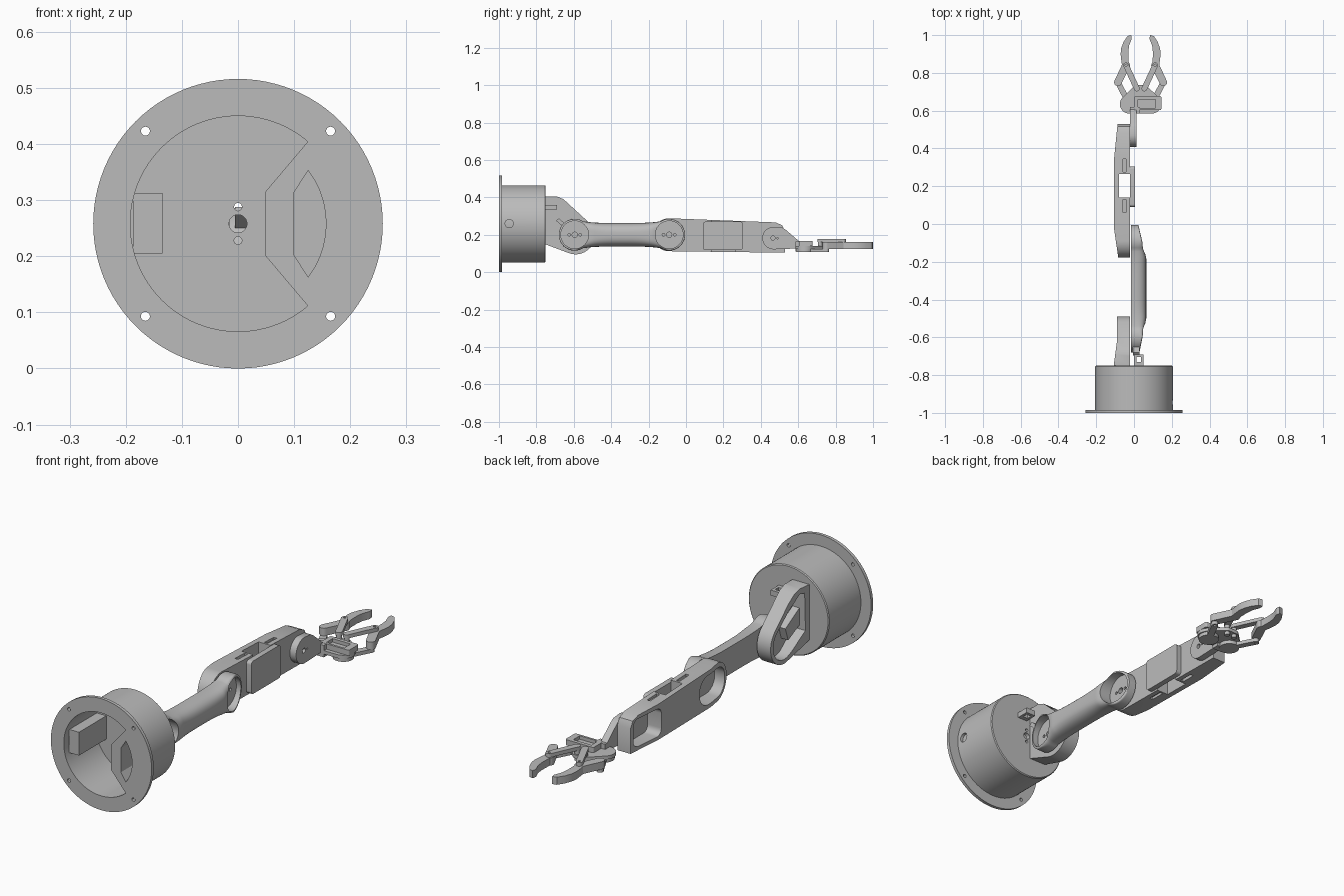
import bpy, bmesh
from math import sin, cos, pi, sqrt
from mathutils import Vector
from mathutils.geometry import convex_hull_2d

old = bpy.data.objects.get("Cube")
if old:
    bpy.data.objects.remove(old, do_unlink=True)

grey = bpy.data.materials.new("plain_grey")
grey.use_nodes = True
grey.diffuse_color = (0.5, 0.5, 0.5, 1)
grey.node_tree.nodes["Principled BSDF"].inputs["Base Color"].default_value = (0.5, 0.5, 0.5, 1)


def finish(name, bm):
    bmesh.ops.remove_doubles(bm, verts=bm.verts, dist=1e-5)
    bmesh.ops.recalc_face_normals(bm, faces=bm.faces)
    mesh = bpy.data.meshes.new(name)
    bm.to_mesh(mesh)
    bm.free()
    mesh.materials.append(grey)
    ob = bpy.data.objects.new(name, mesh)
    bpy.context.collection.objects.link(ob)
    return ob


def prism(name, pts, axis, lo, hi):
    """Extrude a 2D outline along an axis; the outline uses the other two axes in order."""
    put = {"x": lambda p, d: (d, p[0], p[1]),
           "y": lambda p, d: (p[0], d, p[1]),
           "z": lambda p, d: (p[0], p[1], d)}[axis]
    bm = bmesh.new()
    a = [bm.verts.new(put(p, lo)) for p in pts]
    b = [bm.verts.new(put(p, hi)) for p in pts]
    bm.faces.new(a)
    bm.faces.new(b[::-1])
    for i in range(len(pts)):
        j = (i + 1) % len(pts)
        bm.faces.new((a[i], b[i], b[j], a[j]))
    return finish(name, bm)


def circle(u, v, r, n=40):
    return [(u + r * cos(2 * pi * i / n), v + r * sin(2 * pi * i / n)) for i in range(n)]


def hull(*groups):
    pts = [Vector(p) for g in groups for p in g]
    return [pts[i] for i in convex_hull_2d(pts)]


def rect(u0, u1, v0, v1):
    return [(u0, v0), (u1, v0), (u1, v1), (u0, v1)]


def rounded(u0, u1, v0, v1, r):
    return hull(*[circle(u, v, r, 24) for u in (u0 + r, u1 - r) for v in (v0 + r, v1 - r)])


def combine(ob, tool, op="DIFFERENCE"):
    tool.hide_render = True
    mod = ob.modifiers.new("shape", "BOOLEAN")
    mod.operation, mod.solver, mod.object = op, "EXACT", tool
    bpy.ops.object.select_all(action="DESELECT")
    bpy.context.view_layer.objects.active = ob
    ob.select_set(True)
    bpy.ops.object.modifier_apply(modifier=mod.name)
    bpy.data.objects.remove(tool, do_unlink=True)


def cut(ob, pts, axis, lo, hi):
    combine(ob, prism("cutter", pts, axis, lo, hi))


# Base: hollow turned cup with a bolted flange
ZC = 0.258
profile = [(0, -0.75), (0.202, -0.75), (0.206, -0.754), (0.206, -0.985), (ZC, -0.985),
           (ZC, -1), (0.192, -1), (0.192, -0.77), (0, -0.77)]
bm = bmesh.new()
vs = [bm.verts.new((r, y, 0)) for r, y in profile]
es = [bm.edges.new(p) for p in zip(vs, vs[1:])]
bmesh.ops.spin(bm, geom=vs + es, cent=(0, 0, 0), axis=(0, 1, 0), angle=2 * pi, steps=96)
bmesh.ops.translate(bm, verts=bm.verts, vec=(0, 0, ZC))
base = finish("base_cup", bm)
for sx in (-1, 1):
    for sz in (-1, 1):
        cut(base, circle(sx * 0.165, ZC + sz * 0.165, 0.008, 20), "y", -1.1, -0.97)
for dz, r in ((0, 0.016), (0.03, 0.007), (-0.03, 0.007)):
    cut(base, circle(0, ZC + dz, r, 24), "y", -0.8, -0.74)
cut(base, circle(-0.945, 0.26, 0.022, 24), "x", 0.17, 0.23)


# Compartments inside the base
def segment(r, x, inner_x, half):
    end = sqrt(r * r - x * x)
    arc = [(r * cos(t), r * sin(t)) for t in
           [(-1 + i / 12) * pi / 2 for i in range(25)] if r * cos(t) > x]
    pts = [(inner_x, -half), (x, -end)] + arc + [(x, end), (inner_x, half)]
    return [(u, v + ZC) for u, v in pts]


block = prism("base_compartment", segment(0.193, 0.125, 0.048, 0.056), "y", -0.999, -0.765)
cut(block, segment(0.157, 0.125, 0.10, 0.056), "y", -1.1, -0.79)
prism("base_socket", rect(-0.187, -0.135, 0.205, 0.313), "y", -0.97, -0.765)

# Cable clip behind the base
clip = prism("cable_clip", rect(0, 0.05, -0.755, -0.69), "z", 0.335, 0.36)
cut(clip, rect(0.012, 0.038, -0.73, -0.705), "z", 0.3, 0.4)

# Shoulder bracket with a servo recess open to the right side
shoulder = prism("shoulder_bracket", hull([(-0.755, 0.15), (-0.755, 0.405), (-0.69, 0.405),
                 (-0.655, 0.39)], circle(-0.59, 0.195, 0.1)), "x", -0.12, -0.02)
combine(shoulder, prism("cutter", [(-0.11, -0.77), (-0.09, -0.62), (-0.09, -0.4),
                                   (-0.02, -0.4), (-0.02, -0.77)], "z", 0, 0.5), "INTERSECT")
cut(shoulder, hull([(-0.725, 0.2), (-0.72, 0.375), (-0.69, 0.38)],
                   circle(-0.59, 0.195, 0.08)), "x", -0.2, -0.04)
prism("shoulder_servo_mount", [(-0.725, 0.22), (-0.725, 0.30), (-0.62, 0.24), (-0.64, 0.18)],
      "x", -0.075, -0.035)

# Upper arm: lofted dumbbell, rounded at the waist and cupped at both ends
Y0, Y1, R, ZA = -0.595, -0.09, 0.085, 0.2
N, M = 90, 24
rings = []
bm = bmesh.new()
for i in range(N + 1):
    y = (Y0 + Y1) / 2 - ((Y1 - Y0) / 2 + R - 0.0003) * cos(pi * i / N)
    t = (2 * y - Y0 - Y1) / (Y1 - Y0)
    h = max([sqrt(max(0, R * R - (y - c) ** 2)) for c in (Y0, Y1)])
    if abs(t) < 1:
        h = max(h, 0.063 + 0.02 * t ** 4)
    depth = 0.08 - max(0, (-0.5 - y) * 0.2, (y + 0.18) * 0.24)
    p = 0.75 - 0.65 * min(1, abs(t) ** 3)
    ring = []
    for k in range(M + 1):
        a = pi * k / M
        c = cos(a)
        z = h * (abs(c) ** p) * (1 if c >= 0 else -1)
        ring.append(bm.verts.new((-0.015 + depth * max(0, sin(a)) ** p, y, ZA + z)))
    rings.append(ring)
for a, b in zip(rings, rings[1:]):
    for k in range(M + 1):
        j = (k + 1) % (M + 1)
        bm.faces.new((a[k], a[j], b[j], b[k]))
bm.faces.new(rings[0])
bm.faces.new(rings[-1][::-1])
upper = finish("upper_arm", bm)
for c in (Y0, Y1):
    cut(upper, circle(c, ZA, 0.074, 48), "x", 0.003, 0.2)
    for d, r in ((0, 0.014), (0.03, 0.007), (-0.03, 0.007)):
        cut(upper, circle(c + d, ZA, r, 20), "x", -0.05, 0.05)
prism("upper_arm_clip", [(-0.695, 0.275), (-0.68, 0.288), (-0.65, 0.262), (-0.665, 0.25)],
      "x", -0.005, 0.03)

# Forearm: tapered shell with two servo recesses and an open middle window
forearm = prism("forearm", hull(circle(-0.09, ZA, 0.088, 48), [(0, 0.281), (0.48, 0.266),
                (0.515, 0.25), (0.53, 0.22), (0.53, 0.104), (0.4, 0.106)]), "x", -0.12, -0.02)
combine(forearm, prism("cutter", [(-0.08, -0.2), (-0.105, -0.03), (-0.105, 0.35), (-0.085, 0.55),
                                  (-0.02, 0.55), (-0.02, -0.2)], "z", 0, 0.5), "INTERSECT")
cut(forearm, rounded(-0.16, 0.05, 0.13, 0.265, 0.062), "x", -0.2, -0.035)
cut(forearm, rounded(0.33, 0.512, 0.122, 0.25, 0.03), "x", -0.2, -0.035)
cut(forearm, rect(-0.08, -0.02, 0.14, 0.265), "z", 0, 0.5)
for y0, y1 in ((0.06, 0.13), (0.275, 0.345)):
    for z0, z1 in ((0.05, 0.122), (0.262, 0.35)):
        cut(forearm, rect(-0.058, -0.042, y0, y1), "z", z0, z1)
prism("forearm_cover", rounded(0.09, 0.305, 0.118, 0.27, 0.015), "x", -0.021, 0.005)

# Wrist: disc with a tongue that drops to the gripper
wrist = prism("wrist", hull(circle(0.468, 0.182, 0.06), [(0.515, 0.238), (0.535, 0.225),
              (0.605, 0.165), (0.605, 0.127), (0.55, 0.125)]), "x", -0.02, 0.012)
for d, r in ((0, 0.011), (0.024, 0.004)):
    cut(wrist, circle(0.465 + d, 0.182, r, 20), "x", -0.1, 0.1)

# Gripper base plate and servo frame
CX = 0.035
plate = prism("gripper_plate", hull(*[circle(CX + s * u, y, r) for s in (-1, 1) for u, y, r in
              ((0.06, 0.635, 0.05), (0.02, 0.715, 0.02))]), "z", 0.125, 0.141)
frame = prism("gripper_servo_frame", rounded(0, 0.145, 0.603, 0.677, 0.008), "z", 0.14, 0.166)
cut(frame, rect(0.022, 0.115, 0.613, 0.66), "z", 0.15, 0.2)
prism("gripper_wrist_block", rect(-0.02, 0.03, 0.585, 0.62), "z", 0.11, 0.165)

# Mirrored fingers, gears, links and pins
for s, side in ((1, "left"), (-1, "right")):
    def at(u, y, r, n=28):
        return circle(CX + s * u, y, r, n)

    finger = prism(side + "_finger", [(CX + s * u, y) for u, y in (
        (0.06, 0.83), (0.064, 0.87), (0.065, 0.91), (0.061, 0.945), (0.047, 0.98), (0.05, 1.0),
        (0.07, 0.995), (0.09, 0.965), (0.103, 0.93), (0.106, 0.90), (0.102, 0.865),
        (0.097, 0.83), (0.08, 0.82))], "z", 0.125, 0.16)
    root = prism("cutter", hull(at(0.12, 0.75, 0.02), at(0.077, 0.84, 0.021)), "z", 0.125, 0.16)
    combine(finger, root, "UNION")
    prism(side + "_gear", at(0.06, 0.635, 0.045, 20), "z", 0.108, 0.125)
    for part, a, b, z0 in (("inner_link", (0.02, 0.717), (0.077, 0.84), 0.16),
                           ("outer_link", (0.06, 0.635), (0.12, 0.75), 0.108)):
        link = prism(side + "_" + part, hull(at(*a, 0.015), at(*b, 0.015)), "z", z0, z0 + 0.017)
        cut(link, at(*b, 0.006, 16), "z", 0, 0.3)
    prism(side + "_inner_post", at(0.02, 0.717, 0.012), "z", 0.11, 0.165)

for ob in list(bpy.context.scene.objects):
    if ob.type == "MESH":
        bpy.ops.object.select_all(action="DESELECT")
        bpy.context.view_layer.objects.active = ob
        ob.select_set(True)
        bpy.ops.object.shade_smooth_by_angle(angle=pi / 6)
